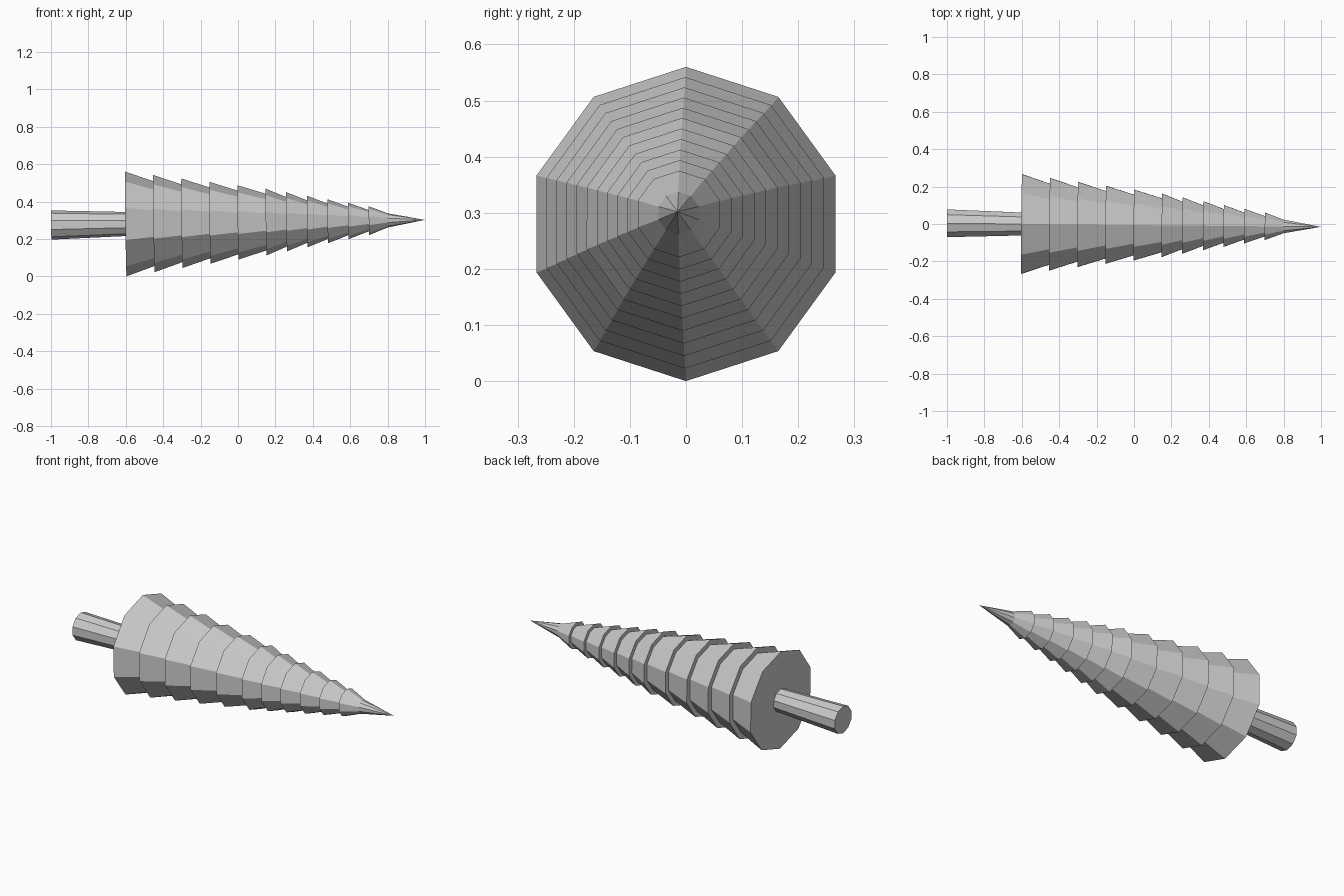
import bpy, bmesh, math
from mathutils import Matrix, Vector

SIDES = 10

if "Cube" in bpy.data.objects:
    bpy.data.objects.remove(bpy.data.objects["Cube"])

grey = bpy.data.materials.new("plain grey")
grey.use_nodes = True
grey.diffuse_color = (0.6, 0.6, 0.6, 1)
grey.node_tree.nodes["Principled BSDF"].inputs["Base Color"].default_value = (0.6, 0.6, 0.6, 1)

# Slightly tilted shared axis: local z runs along the axis, local x points up
axis = Vector((1, -0.0095, 0.0138)).normalized()
up = (Vector((0, 0, 1)) - axis * axis.z).normalized()
side = axis.cross(up)
frame = Matrix((up, side, axis)).transposed().to_4x4()
frame.translation = Vector((0, -0.0057, 0.2883))


def lathe(name, profile):
    """Flat-sided solid of revolution from (position, radius) pairs; radius 0 closes to a point."""
    bm = bmesh.new()
    rings = []
    for pos, radius in profile:
        count = SIDES if radius else 1
        rings.append([bm.verts.new((radius * math.cos(math.tau * i / SIDES),
                                    radius * math.sin(math.tau * i / SIDES), pos))
                      for i in range(count)])
    for a, b in zip(rings, rings[1:]):
        for i in range(SIDES):
            j = (i + 1) % SIDES
            if len(b) == 1:
                bm.faces.new((a[i], a[j], b[0]))
            else:
                bm.faces.new((a[i], a[j], b[j], b[i]))
    for ring in (rings[0], rings[-1]):
        if len(ring) > 1:
            bm.faces.new(ring)
    bmesh.ops.recalc_face_normals(bm, faces=bm.faces)
    bm.transform(frame)
    mesh = bpy.data.meshes.new(name)
    bm.to_mesh(mesh)
    bm.free()
    mesh.materials.append(grey)
    obj = bpy.data.objects.new(name, mesh)
    bpy.context.collection.objects.link(obj)


# Tapered shaft
lathe("shaft", [(-0.999, 0.078), (-0.59, 0.064)])

# Body of eleven overlapping tiers, wide spacing first, then narrow, ending in a long point
starts = [-0.6 + 0.15 * i for i in range(5)] + [0.15 + 0.11 * i for i in range(6)]
ends = starts[1:] + [0.8]
profile = []
for i, (start, end) in enumerate(zip(starts, ends)):
    base = 0.28 - 0.0203 * i
    profile += [(start, base), (end, base - 0.053 + 0.0014 * i)]
lathe("tiered_body", profile + [(1.0, 0)])
